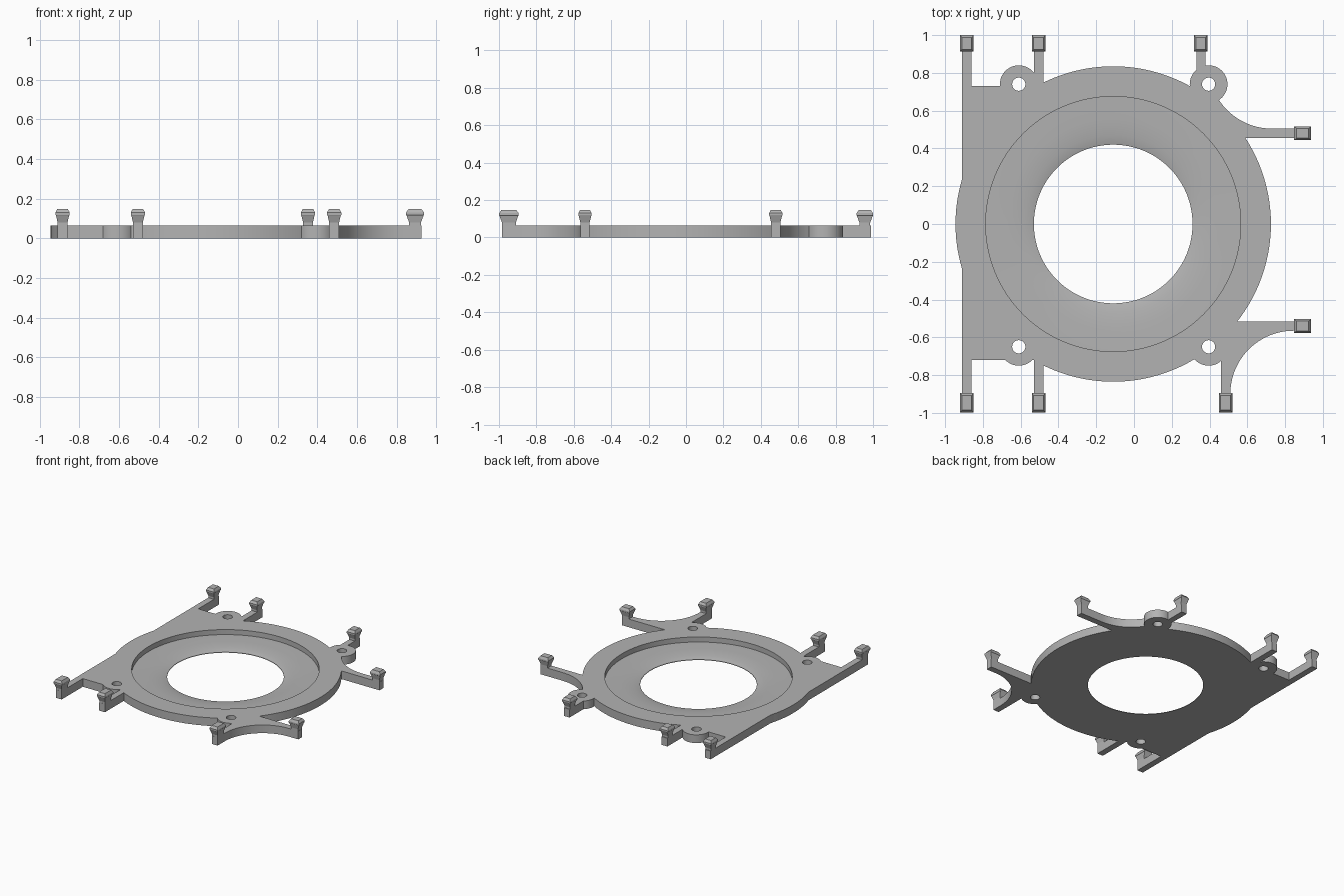
import bpy, bmesh
from math import pi, sin, cos, radians

cube = bpy.data.objects.get("Cube")
if cube:
    bpy.data.objects.remove(cube, do_unlink=True)

THICK = 0.065
CX = -0.11                      # centre of the ring

grey = bpy.data.materials.new("grey plastic")
grey.use_nodes = True
grey.diffuse_color = (0.45, 0.45, 0.45, 1)
grey.node_tree.nodes["Principled BSDF"].inputs["Base Color"].default_value = grey.diffuse_color


def make(name, bm):
    bmesh.ops.recalc_face_normals(bm, faces=bm.faces[:])
    mesh = bpy.data.meshes.new(name)
    bm.to_mesh(mesh)
    bm.free()
    mesh.materials.append(grey)
    obj = bpy.data.objects.new(name, mesh)
    bpy.context.collection.objects.link(obj)
    return obj


def prism(name, points, z0=0.0, z1=THICK):
    bm = bmesh.new()
    face = bm.faces.new([bm.verts.new((x, y, z0)) for x, y in points])
    new = bmesh.ops.extrude_face_region(bm, geom=[face])["geom"]
    verts = [g for g in new if isinstance(g, bmesh.types.BMVert)]
    bmesh.ops.translate(bm, verts=verts, vec=(0, 0, z1 - z0))
    return make(name, bm)


def arc(x, y, r, a0, a1, n):
    steps = [radians(a0 + (a1 - a0) * i / n) for i in range(n + 1)]
    return [(x + r * cos(a), y + r * sin(a)) for a in steps]


def circle(x, y, r, n):
    return arc(x, y, r, 0, 360, n)[:-1]


def box(x0, x1, y0, y1):
    return [(x0, y0), (x1, y0), (x1, y1), (x0, y1)]


def lathe(name, profile, n=128):
    bm = bmesh.new()
    rings = [[bm.verts.new((x, y, z)) for x, y in circle(CX, 0, r, n)] for r, z in profile]
    for a, b in zip(rings, rings[1:]):
        for i in range(n):
            j = (i + 1) % n
            bm.faces.new((a[i], a[j], b[j], b[i]))
    bm.faces.new(rings[0])
    bm.faces.new(rings[-1])
    return make(name, bm)


def combine(target, tool, operation):
    mod = target.modifiers.new("combine", "BOOLEAN")
    mod.operation = operation
    mod.solver = "EXACT"
    mod.object = tool
    bpy.context.view_layer.objects.active = target
    bpy.ops.object.modifier_apply(modifier=mod.name)
    bpy.data.objects.remove(tool, do_unlink=True)


def smooth(obj):
    bpy.ops.object.select_all(action="DESELECT")
    obj.select_set(True)
    bpy.context.view_layer.objects.active = obj
    bpy.ops.object.shade_smooth_by_angle(angle=radians(30))


# Plate: round body joined with the side block, arms and screw ears
plate = prism("mounting_plate", circle(CX, 0, 0.835, 128))
ears = [(-0.61, 0.74), (0.395, 0.74), (0.395, -0.65), (-0.61, -0.65)]
pieces = [
    box(-0.91, -0.5, -0.72, 0.73),
    box(-0.91, -0.86, -0.985, 0.99),
    box(-0.53, -0.48, -0.985, -0.6),
    box(-0.53, -0.48, 0.6, 0.99),
    box(0.33, 0.378, 0.7, 0.99),
    # rear right arm with a curved root
    [(0.4, 0.455), (0.925, 0.455), (0.925, 0.505)] + arc(0.73, 0.84, 0.335, 270, 212, 16) + [(0.35, 0.66)],
    # front right pair of arms sharing one concave curve
    [(0.44, -0.515), (0.925, -0.515), (0.925, -0.565)] + arc(0.845, -0.9, 0.335, 90, 180, 24)
    + [(0.51, -0.985), (0.46, -0.985), (0.46, -0.6)],
]
for points in pieces + [circle(x, y, 0.1, 48) for x, y in ears]:
    combine(plate, prism("piece", points), "UNION")

# Sunken dish with the central opening, and the screw holes
dish = [(0.675, 0.2), (0.675, 0.025), (0.56, 0.023), (0.51, 0.02),
        (0.47, 0.015), (0.44, 0.01), (0.42, 0.004), (0.42, -0.1)]
combine(plate, lathe("dish_cutter", dish), "DIFFERENCE")
for x, y in ears:
    combine(plate, prism("hole_cutter", circle(x, y, 0.035, 32), -0.1, 0.2), "DIFFERENCE")
smooth(plate)


# Clips: flared stem and bevelled head at the end of each arm
def clip(name, x, y, length, along_x=False):
    sections = [(0.05, length - 0.03, THICK - 0.005), (0.05, length - 0.03, 0.08),
                (0.066, length - 0.004, 0.115), (0.072, length, 0.118),
                (0.072, length, 0.13), (0.052, length - 0.026, 0.148)]
    bm = bmesh.new()
    rings = []
    for w, l, z in sections:
        dx, dy = (l / 2, w / 2) if along_x else (w / 2, l / 2)
        rings.append([bm.verts.new((px, py, z)) for px, py in box(x - dx, x + dx, y - dy, y + dy)])
    for a, b in zip(rings, rings[1:]):
        for i in range(4):
            j = (i + 1) % 4
            bm.faces.new((a[i], a[j], b[j], b[i]))
    bm.faces.new(rings[0])
    bm.faces.new(rings[-1])
    return make(name, bm)


for i, x in enumerate((-0.885, -0.505, 0.353)):
    clip(f"rear_clip_{i + 1}", x, 0.956, 0.088)
for i, x in enumerate((-0.885, -0.505, 0.485)):
    clip(f"front_clip_{i + 1}", x, -0.947, 0.104)
for i, y in enumerate((0.48, -0.54)):
    clip(f"side_clip_{i + 1}", 0.893, y, 0.09, True)
